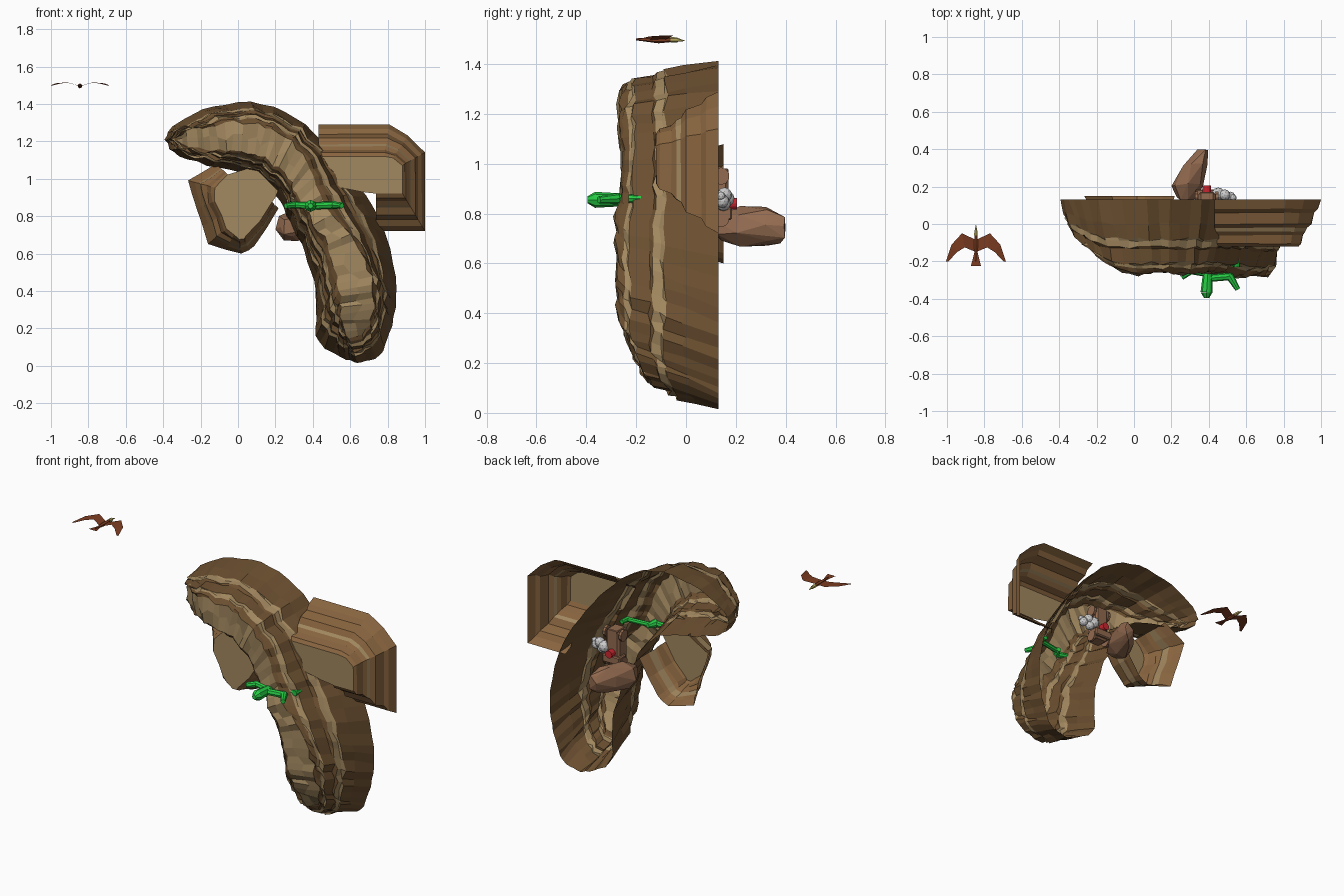
import bpy, bmesh, math, random
from mathutils import Vector, Matrix

if "Cube" in bpy.data.objects:
    bpy.data.objects.remove(bpy.data.objects["Cube"])

random.seed(4)


def mat(name, r, g, b):
    m = bpy.data.materials.new(name)
    m.diffuse_color = (r, g, b, 1)
    m.use_nodes = True
    m.node_tree.nodes["Principled BSDF"].inputs["Base Color"].default_value = m.diffuse_color
    return m


DARK = mat("dark_rock", 0.15, 0.08, 0.03)
BROWN = mat("brown_rock", 0.25, 0.13, 0.05)
TAN = mat("tan_rock", 0.36, 0.245, 0.115)
CLAY = mat("clay", 0.29, 0.145, 0.08)
GREEN = mat("green", 0.02, 0.6, 0.06)
RED = mat("red", 0.6, 0.02, 0.03)
GREY = mat("grey", 0.55, 0.55, 0.55)
RUST = mat("rust", 0.2, 0.045, 0.015)
GOLD = mat("gold", 0.5, 0.42, 0.12)


def finish(name, bm, mats):
    bmesh.ops.recalc_face_normals(bm, faces=bm.faces)
    me = bpy.data.meshes.new(name)
    bm.to_mesh(me)
    bm.free()
    for m in mats:
        me.materials.append(m)
    ob = bpy.data.objects.new(name, me)
    bpy.context.collection.objects.link(ob)
    return ob


def jit(a):
    return random.uniform(-a, a)


def spline(pts, u):
    """Catmull-Rom point at u in 0..1 along the list."""
    s = u * (len(pts) - 1)
    i = min(int(s), len(pts) - 2)
    f = s - i
    p = [Vector(pts[max(0, min(len(pts) - 1, i + k))]) for k in (-1, 0, 1, 2)]
    return 0.5 * (2 * p[1] + (p[2] - p[0]) * f + (2 * p[0] - 5 * p[1] + 4 * p[2] - p[3]) * f * f
                  + (3 * p[1] - p[0] - 3 * p[2] + p[3]) * f ** 3)


def rock_shell(name, back, front, rings, mats, rough, depth=None, skip=()):
    """Open-backed shell lofted from back to front outline; rings = (y, blend, material).
    depth = depth factor per point for a long strip-shaped rock; skip = wall sides left open."""
    bm = bmesh.new()
    n = len(back)
    shared = [(jit(rough), jit(rough)) for _ in range(n)]
    loops = []
    for k, (y, f, m) in enumerate(rings):
        loop = []
        for i in range(n):
            p = Vector(back[i]).lerp(Vector(front[i]), f)
            amp = 0.4 if k == 0 else 1
            yy = .13 + (y - .13) * depth[i] if depth else y
            loop.append(bm.verts.new((p.x + amp * (shared[i][0] + jit(rough * .5)),
                                      yy + (jit(rough) if k else 0),
                                      p.y + amp * (shared[i][1] + jit(rough * .5)))))
        loops.append(loop)
    for k in range(len(rings) - 1):
        for i in range(n):
            if i in skip:
                continue
            j = (i + 1) % n
            fc = bm.faces.new((loops[k][i], loops[k][j], loops[k + 1][j], loops[k + 1][i]))
            fc.material_index = rings[k + 1][2]
    last = loops[-1]
    if depth:  # long face with a bumpy ridge down the middle
        h = n // 2
        mid = []
        for i in range(h):
            c = last[i].co.lerp(last[n - 1 - i].co, 0.5 + jit(.2))
            mid.append(bm.verts.new(c + Vector((0, jit(.012), 0))))
        for i in range(h - 1):
            a, b = last[n - 1 - i], last[n - 2 - i]
            bm.faces.new((last[i], last[i + 1], mid[i + 1], mid[i])).material_index = 1
            bm.faces.new((mid[i], mid[i + 1], b, a)).material_index = 1
        bm.faces.new((last[0], mid[0], last[n - 1])).material_index = 1
        bm.faces.new((last[h - 1], last[h], mid[h - 1])).material_index = 1
    else:
        bm.faces.new(last).material_index = 1
    return finish(name, bm, mats)


def dense(pts, k):
    return [Vector(p).lerp(Vector(pts[(i + 1) % len(pts)]), s / k)
            for i, p in enumerate(pts) for s in range(k)]


# Large curved canyon wall: outer and inner edges of the arch
outer = [(-.39, 1.215), (-.34, 1.29), (-.18, 1.37), (.05, 1.41), (.27, 1.35), (.45, 1.2), (.62, 1.0),
         (.76, .78), (.84, .5), (.84, .3), (.80, .14), (.75, .045), (.66, .018)]
inner = [(-.38, 1.19), (-.33, 1.13), (-.16, 1.07), (.02, 1.03), (.13, .98), (.22, .88), (.29, .75),
         (.36, .6), (.41, .42), (.42, .28), (.43, .13), (.56, .045), (.64, .018)]
N = 44
us = [i / (N - 1) for i in range(N)]
back = [spline(outer, u) for u in us] + [spline(inner, u) for u in reversed(us)]
fo, fi, dep = [], [], []
for u in us:
    v = 0.09 + 0.73 * u
    o, i = spline(outer, v), spline(inner, v)
    g = math.exp(-((u - .58) / .14) ** 2)  # broad sloping shoulder on the outside bend
    m = o.lerp(i, 0.5 + .15 * g - .05 * max(0, (u - .7) / .3))
    s = 0.42 - .17 * g - 0.25 * abs(2 * u - 1) ** 14
    fo.append(m.lerp(o, s))
    fi.append(m.lerp(i, s))
    # the face slopes back at both ends, and bulges slightly low down
    d = 1.0 - .62 * max(0, 1 - u / .2) ** 1.6 - .24 * max(0, (u - .84) / .16) ** 1.3
    dep.append(d + (.04 if .6 < u < .86 else 0))
rock_shell("canyon_arch", back, fo + fi[::-1],
           [(.13, 0, 0), (.0, .2, 0), (-.08, .31, 0), (-.09, .38, 1), (-.125, .43, 1), (-.135, .53, 0),
            (-.21, .62, 0), (-.22, .74, 1), (-.235, .78, 1), (-.25, .88, 0), (-.262, 1, 0)],
           [DARK, TAN], 0.010, dep + dep[::-1])

# Stepped rock on the right, open where it runs into the arch
rb = [(.43, 1.29), (.81, 1.29), (.91, 1.23), (1.0, 1.14), (1.0, .72), (.74, .72), (.66, .80), (.52, .95)]
rf = [(.43, 1.12), (.78, 1.12), (.83, 1.11), (.88, 1.07), (.88, .92), (.74, .92), (.66, .93), (.52, .96)]
rock_shell("right_rock", rb, rf,
           [(.13, 0, 0), (.08, .13, 0), (.06, .3, 0), (.0, .42, 0), (-.02, .62, 0), (-.04, .68, 1),
            (-.06, .8, 0), (-.105, .88, 0), (-.12, 1, 0)], [BROWN, TAN], 0.002, skip=(5, 6, 7))

# Lower rock on the left, open where it runs under the arch
lb = [(-.27, .99), (-.22, .84), (-.16, .65), (.02, .60), (.09, .64), (.22, .84), (.28, 1.02), (.1, 1.14), (-.12, 1.08)]
lf = [(-.13, .95), (-.12, .88), (-.06, .73), (.01, .68), (.04, .69), (.19, .87), (.22, .94), (.08, 1.06), (-.06, 1.03)]
rock_shell("left_rock", dense(lb, 2), dense(lf, 2),
           [(.15, 0, 0), (.10, .25, 0), (.08, .4, 0), (.03, .5, 1), (.01, .7, 0), (-.04, .85, 0), (-.06, 1, 0)],
           [BROWN, TAN], 0.007, skip=(10, 11, 12, 13, 14, 15))

# Boulder behind the arch: hull of uneven rings
bm = bmesh.new()
for x, y, z, rx, rz in [(.28, .135, .74, .05, .05), (.285, .21, .745, .085, .085),
                        (.325, .32, .75, .07, .08), (.365, .39, .735, .03, .055)]:
    for k in range(7):
        a = k * math.tau / 7 + y * 3
        bm.verts.new((x + rx * math.cos(a) + jit(.006), y + jit(.012), z + rz * math.sin(a)))
bmesh.ops.convex_hull(bm, input=bm.verts)
finish("boulder", bm, [CLAY])


def box(name, c, s, m):
    bm = bmesh.new()
    bmesh.ops.create_cube(bm, size=1, matrix=Matrix.Translation(c) @ Matrix.Diagonal((*s, 1)))
    bmesh.ops.bevel(bm, geom=bm.edges, offset=min(s) * .12, segments=1, affect='EDGES')
    return finish(name, bm, [m])


def rod(bm, a, b, r1, r2, sides=8):
    a, b = Vector(a), Vector(b)
    d = b - a
    mtx = Matrix.Translation((a + b) / 2) @ d.to_track_quat('Z', 'Y').to_matrix().to_4x4()
    bmesh.ops.create_cone(bm, cap_ends=True, segments=sides, radius1=r1, radius2=r2, depth=d.length, matrix=mtx)


# Small machine: column, crossbars, wheels, red disc and grey puffs
box("machine_column", (.39, .125, .87), (.09, .09, .21), CLAY)
box("machine_base", (.39, .15, .80), (.12, .07, .05), CLAY)
box("machine_top", (.39, .13, .965), (.07, .08, .03), CLAY)
bm = bmesh.new()
for x in (.335, .445):
    for z in (.78, .95):
        rod(bm, (x - .008, .14, z), (x + .008, .14, z), .035, .035, 10)
finish("machine_wheels", bm, [CLAY])
bm = bmesh.new()
rod(bm, (.39, .15, .84), (.39, .205, .84), .023, .023, 12)
finish("red_disc", bm, [RED])
bm = bmesh.new()
for x, y, z, r in [(.45, .16, .86, .035), (.485, .155, .875, .03), (.515, .145, .85, .028),
                   (.47, .15, .84, .03), (.53, .14, .87, .018)]:
    bmesh.ops.create_icosphere(bm, subdivisions=2, radius=r, matrix=Matrix.Translation((x, y, z)))
finish("grey_puffs", bm, [GREY])

# Green creature clinging to the front
bm = bmesh.new()
for a, b, r1, r2 in [((.388, -.395, .855), (.388, -.365, .855), .014, .032),
                     ((.388, -.365, .855), (.395, -.26, .855), .032, .026),
                     ((.395, -.26, .855), (.41, -.21, .855), .026, .014),
                     ((.40, -.29, .855), (.52, -.28, .86), .02, .02),
                     ((.51, -.275, .86), (.555, -.35, .855), .022, .014),
                     ((.39, -.265, .855), (.30, -.25, .86), .018, .018),
                     ((.31, -.245, .86), (.255, -.285, .855), .02, .015),
                     ((.41, -.23, .855), (.54, -.21, .86), .016, .015),
                     ((.55, -.23, .86), (.555, -.16, .86), .017, .013)]:
    rod(bm, a, b, r1, r2, 8)
finish("green_creature", bm, [GREEN])

# Bird: mirrored wings, tapered body, head and tail
bm = bmesh.new()
CX = -.845
for s in (-1, 1):
    lead = [(.0, -.085, 1.497), (.075, -.05, 1.515), (.13, -.11, 1.51), (.16, -.2, 1.498)]
    trail = [(.0, -.15, 1.495), (.06, -.125, 1.513), (.1, -.15, 1.51), (.148, -.2, 1.498)]
    L = [[bm.verts.new((CX + s * x, y, z)) for x, y, z in row] for row in (lead, trail)]
    for i in range(3):
        bm.faces.new((L[0][i], L[0][i + 1], L[1][i + 1], L[1][i]))
tail = [bm.verts.new(p) for p in [(CX - .008, -.15, 1.497), (CX + .008, -.15, 1.497),
                                  (CX + .027, -.225, 1.502), (CX - .027, -.225, 1.502)]]
bm.faces.new(tail)
rod(bm, (CX, -.2, 1.499), (CX, -.11, 1.496), .004, .013, 6)
rod(bm, (CX, -.11, 1.496), (CX, -.06, 1.497), .013, .009, 6)
finish("bird_body_wings", bm, [RUST])
bm = bmesh.new()
rod(bm, (CX, -.062, 1.497), (CX, -.035, 1.497), .011, .010, 6)
rod(bm, (CX, -.035, 1.497), (CX, -.005, 1.493), .008, .001, 6)
finish("bird_head", bm, [GOLD])
